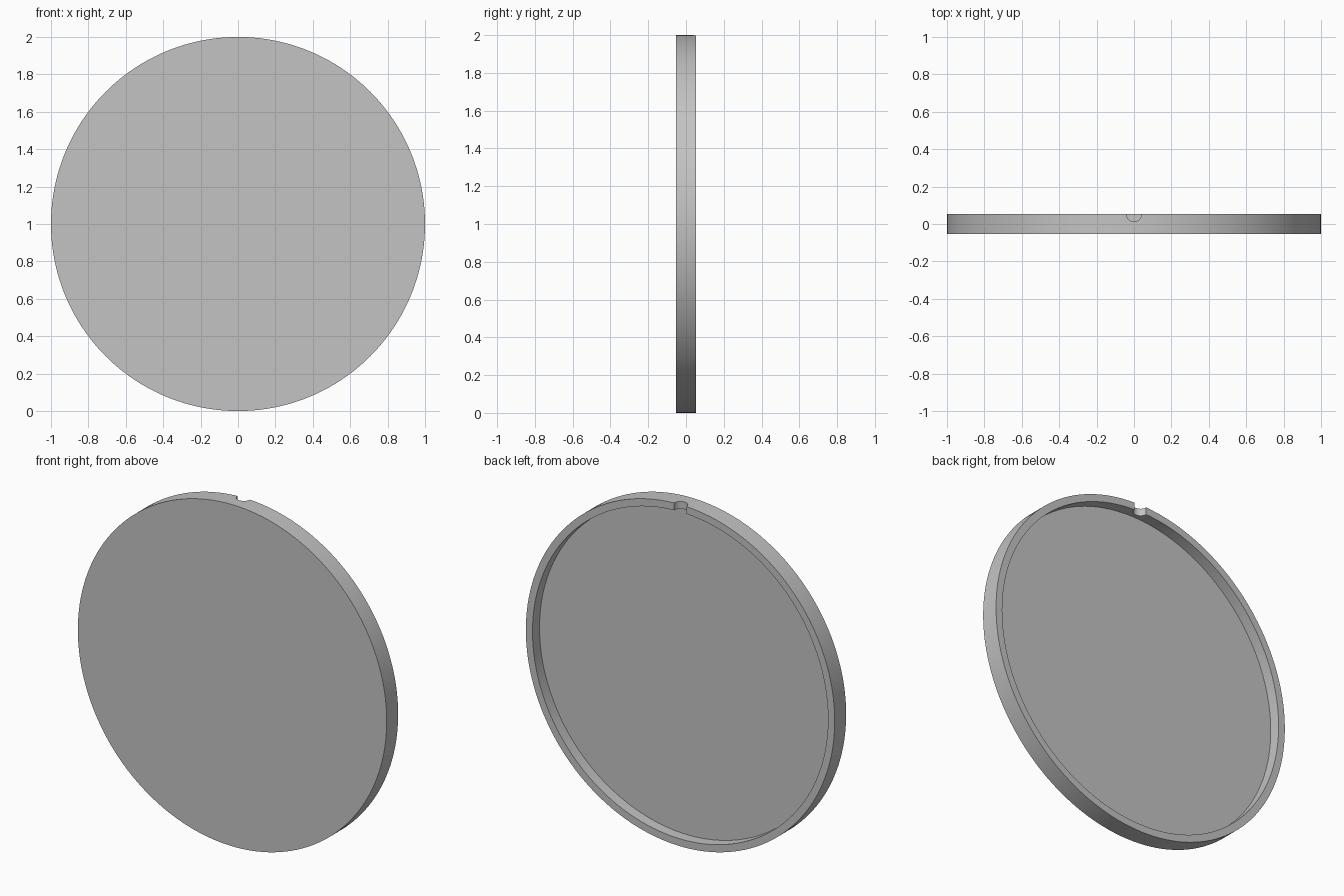
import bpy
import bmesh
from math import radians
from mathutils import Matrix, Vector

default_cube = bpy.data.objects.get("Cube")
if default_cube:
    bpy.data.objects.remove(default_cube, do_unlink=True)

RADIUS, HALF_DEPTH = 1.0, 0.053
INNER_RADIUS, FLOOR_Y = 0.957, -0.012
NOTCH_RADIUS = 0.04

# Plain grey material
grey = bpy.data.materials.new("plain_grey")
grey.use_nodes = True
colour = (0.55, 0.55, 0.55, 1.0)
grey.diffuse_color = colour
grey.node_tree.nodes["Principled BSDF"].inputs["Base Color"].default_value = colour


def add_object(name, bm):
    bmesh.ops.recalc_face_normals(bm, faces=bm.faces)
    mesh = bpy.data.meshes.new(name)
    bm.to_mesh(mesh)
    bm.free()
    mesh.materials.append(grey)
    obj = bpy.data.objects.new(name, mesh)
    bpy.context.collection.objects.link(obj)
    return obj


# Shallow lid: front plate, outer wall, back rim and recessed floor
bm = bmesh.new()
rings = []
for radius, y in [(RADIUS, -HALF_DEPTH), (RADIUS, HALF_DEPTH),
                  (INNER_RADIUS, HALF_DEPTH), (INNER_RADIUS, FLOOR_Y)]:
    place = Matrix.Translation((0, y, RADIUS)) @ Matrix.Rotation(radians(90), 4, "X")
    rings.append(bmesh.ops.create_circle(bm, segments=160, radius=radius, matrix=place)["verts"])
for a, b in zip(rings, rings[1:]):
    for i in range(len(a)):
        j = (i + 1) % len(a)
        bm.faces.new((a[i], a[j], b[j], b[i]))
bm.faces.new(rings[0])
bm.faces.new(rings[-1])
lid = add_object("round_lid", bm)

# Half-round notch through the top of the rim
bm = bmesh.new()
bmesh.ops.create_cone(bm, cap_ends=True, segments=48, radius1=NOTCH_RADIUS,
                      radius2=NOTCH_RADIUS, depth=0.2,
                      matrix=Matrix.Translation(Vector((0, HALF_DEPTH, 2 * RADIUS))))
cutter = add_object("notch_cutter", bm)
cutter.hide_render = True

cut = lid.modifiers.new("notch", "BOOLEAN")
cut.operation = "DIFFERENCE"
cut.solver = "EXACT"
cut.object = cutter

bpy.ops.object.select_all(action="DESELECT")
lid.select_set(True)
bpy.context.view_layer.objects.active = lid
bpy.ops.object.modifier_apply(modifier=cut.name)
bpy.data.objects.remove(cutter, do_unlink=True)
bpy.ops.object.shade_smooth_by_angle(angle=radians(30))
